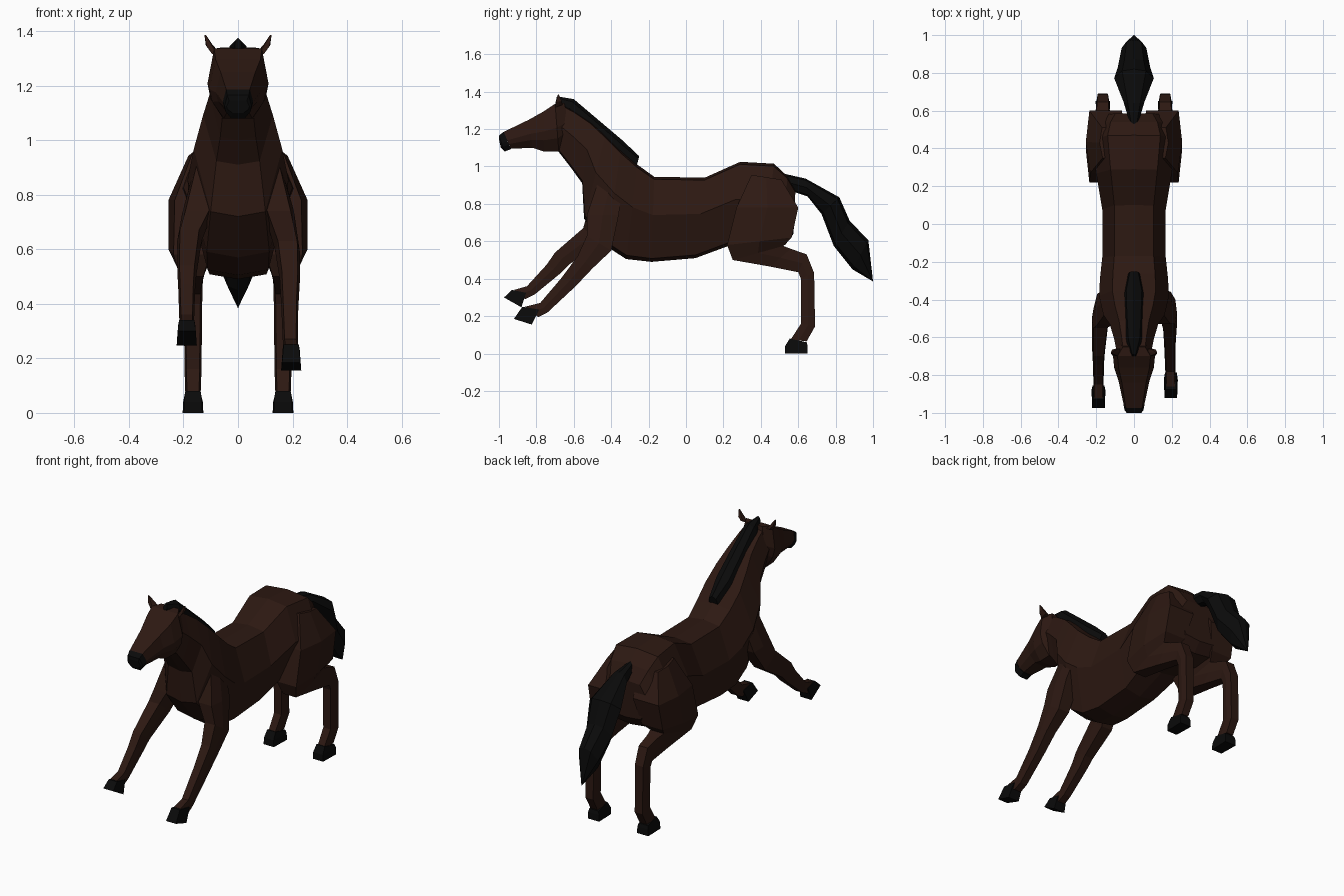
import bpy, bmesh


def material(name, rgb):
    m = bpy.data.materials.new(name)
    m.diffuse_color = (*rgb, 1)
    return m


BROWN = material("brown_coat", (0.026, 0.0095, 0.006))
BLACK = material("black_hair", (0.003, 0.003, 0.003))

# Half sections: (share of half width, share of the way from edge p to edge q)
BARREL = [(0, 0), (0.62, 0.03), (1, 0.45), (0.62, 0.96), (0, 1)]
SKULL = [(0.78, 0), (1, 0.5), (0.9, 0.72), (0.5, 1)]
LIMB = [(0.78, 0), (1, 0.5), (0.82, 1)]
BLOCK = [(0.9, 0), (1, 1)]


def loft(name, stations, section, mat, side=1):
    """Skin rings; station = (py, pz, qy, qz, x centre, half width)."""
    bm = bmesh.new()
    ring_def = section + [(-w, t) for w, t in reversed(section) if w > 0]
    rings = []
    for py, pz, qy, qz, xc, hw in stations:
        rings.append([bm.verts.new((side * (xc + w * hw),
                                    py + (qy - py) * t, pz + (qz - pz) * t))
                      for w, t in ring_def])
    n = len(ring_def)
    for a, b in zip(rings, rings[1:]):
        for i in range(n):
            j = (i + 1) % n
            bm.faces.new((a[i], a[j], b[j], b[i]))
    bm.faces.new(rings[0])
    bm.faces.new(rings[-1])
    bmesh.ops.remove_doubles(bm, verts=bm.verts, dist=0.0005)
    bmesh.ops.recalc_face_normals(bm, faces=bm.faces)
    me = bpy.data.meshes.new(name)
    bm.to_mesh(me)
    bm.free()
    me.materials.append(mat)
    ob = bpy.data.objects.new(name, me)
    bpy.context.collection.objects.link(ob)
    return ob


# Rump, barrel, chest and neck in one skin
loft("body", [
    (0.585, 0.87, 0.575, 0.64, 0, 0.16),
    (0.54, 0.95, 0.53, 0.58, 0, 0.2),
    (0.47, 1.015, 0.42, 0.56, 0, 0.225),
    (0.29, 1.025, 0.24, 0.58, 0, 0.2),
    (0.10, 0.94, 0.05, 0.51, 0, 0.168),
    (-0.17, 0.945, -0.185, 0.49, 0, 0.168),
    (-0.26, 1.01, -0.32, 0.505, 0, 0.18),
    (-0.35, 1.09, -0.42, 0.57, 0, 0.185),
    (-0.43, 1.17, -0.545, 0.72, 0, 0.162),
    (-0.51, 1.24, -0.555, 0.91, 0, 0.128),
    (-0.60, 1.30, -0.62, 1.00, 0, 0.105),
    (-0.68, 1.34, -0.69, 1.09, 0, 0.09)], BARREL, BROWN)

# Head and muzzle
loft("head", [
    (-0.65, 1.34, -0.61, 1.14, 0, 0.075),
    (-0.70, 1.335, -0.68, 1.08, 0, 0.112),
    (-0.76, 1.295, -0.76, 1.08, 0, 0.105),
    (-0.84, 1.25, -0.82, 1.10, 0, 0.082),
    (-0.975, 1.185, -0.935, 1.095, 0, 0.055)], SKULL, BROWN)
loft("muzzle", [
    (-0.975, 1.186, -0.935, 1.093, 0, 0.056),
    (-1.0, 1.165, -0.97, 1.08, 0, 0.05),
    (-1.0, 1.145, -0.99, 1.10, 0, 0.042)], SKULL, BLACK)

# Mane: ridge along the crest of the neck
loft("mane", [
    (-0.69, 1.375, -0.70, 1.33, 0, 0.012),
    (-0.60, 1.36, -0.64, 1.28, 0, 0.04),
    (-0.47, 1.25, -0.52, 1.17, 0, 0.05),
    (-0.34, 1.14, -0.40, 1.05, 0, 0.055),
    (-0.25, 1.055, -0.27, 0.98, 0, 0.03)],
    [(0, 0), (0.75, 0.18), (1, 0.6), (0.7, 1)], BLACK)

# Tail: widens, then ends in a point
loft("tail", [
    (0.53, 0.96, 0.56, 0.87, 0, 0.025),
    (0.64, 0.935, 0.65, 0.84, 0, 0.055),
    (0.82, 0.835, 0.725, 0.745, 0, 0.105),
    (0.875, 0.71, 0.79, 0.575, 0, 0.085),
    (0.975, 0.605, 0.89, 0.45, 0, 0.065),
    (1.0, 0.385, 0.999, 0.386, 0, 0.001)],
    [(0, 0), (0.6, 0.1), (1, 0.5), (0.6, 0.9), (0, 1)], BLACK)

# Ears and hind legs, mirrored
for side, tag in ((1, "right"), (-1, "left")):
    loft("ear_" + tag, [
        (-0.70, 1.315, -0.66, 1.33, 0.085, 0.012),
        (-0.695, 1.345, -0.665, 1.35, 0.105, 0.013),
        (-0.685, 1.385, -0.68, 1.385, 0.12, 0.003)], LIMB, BROWN, side)
    loft("hind_leg_" + tag, [
        (0.35, 0.955, 0.51, 0.93, 0.11, 0.072),
        (0.27, 0.78, 0.60, 0.78, 0.15, 0.105),
        (0.22, 0.58, 0.565, 0.62, 0.17, 0.085),
        (0.25, 0.50, 0.52, 0.575, 0.17, 0.055),
        (0.45, 0.465, 0.56, 0.56, 0.168, 0.043),
        (0.60, 0.435, 0.645, 0.53, 0.165, 0.036),
        (0.614, 0.40, 0.685, 0.43, 0.165, 0.034),
        (0.615, 0.16, 0.69, 0.145, 0.165, 0.031),
        (0.56, 0.075, 0.645, 0.065, 0.165, 0.028)], LIMB, BROWN, side)
    loft("hind_hoof_" + tag, [
        (0.555, 0.08, 0.645, 0.06, 0.165, 0.031),
        (0.53, 0.04, 0.65, 0.04, 0.165, 0.036),
        (0.53, 0, 0.65, 0, 0.165, 0.038)], BLOCK, BLACK, side)

# Front legs, reaching forward at different heights
loft("front_leg_right", [
    (-0.47, 0.92, -0.34, 0.88, 0.11, 0.05),
    (-0.53, 0.74, -0.36, 0.74, 0.15, 0.055),
    (-0.53, 0.63, -0.40, 0.55, 0.182, 0.045),
    (-0.58, 0.52, -0.50, 0.455, 0.19, 0.037),
    (-0.665, 0.405, -0.59, 0.36, 0.19, 0.031),
    (-0.78, 0.27, -0.74, 0.22, 0.192, 0.027),
    (-0.86, 0.25, -0.79, 0.195, 0.195, 0.028)], LIMB, BROWN)
loft("front_hoof_right", [
    (-0.875, 0.25, -0.785, 0.235, 0.195, 0.031),
    (-0.92, 0.185, -0.825, 0.155, 0.195, 0.037)], BLOCK, BLACK)
loft("front_leg_left", [
    (-0.47, 0.92, -0.34, 0.88, 0.11, 0.05),
    (-0.53, 0.74, -0.37, 0.72, 0.15, 0.055),
    (-0.55, 0.67, -0.45, 0.59, 0.178, 0.045),
    (-0.70, 0.54, -0.62, 0.48, 0.187, 0.035),
    (-0.745, 0.475, -0.67, 0.43, 0.188, 0.031),
    (-0.85, 0.36, -0.81, 0.315, 0.188, 0.027),
    (-0.92, 0.34, -0.86, 0.29, 0.188, 0.028)], LIMB, BROWN, -1)
loft("front_hoof_left", [
    (-0.93, 0.34, -0.855, 0.325, 0.188, 0.031),
    (-0.973, 0.30, -0.88, 0.247, 0.188, 0.037)], BLOCK, BLACK, -1)
